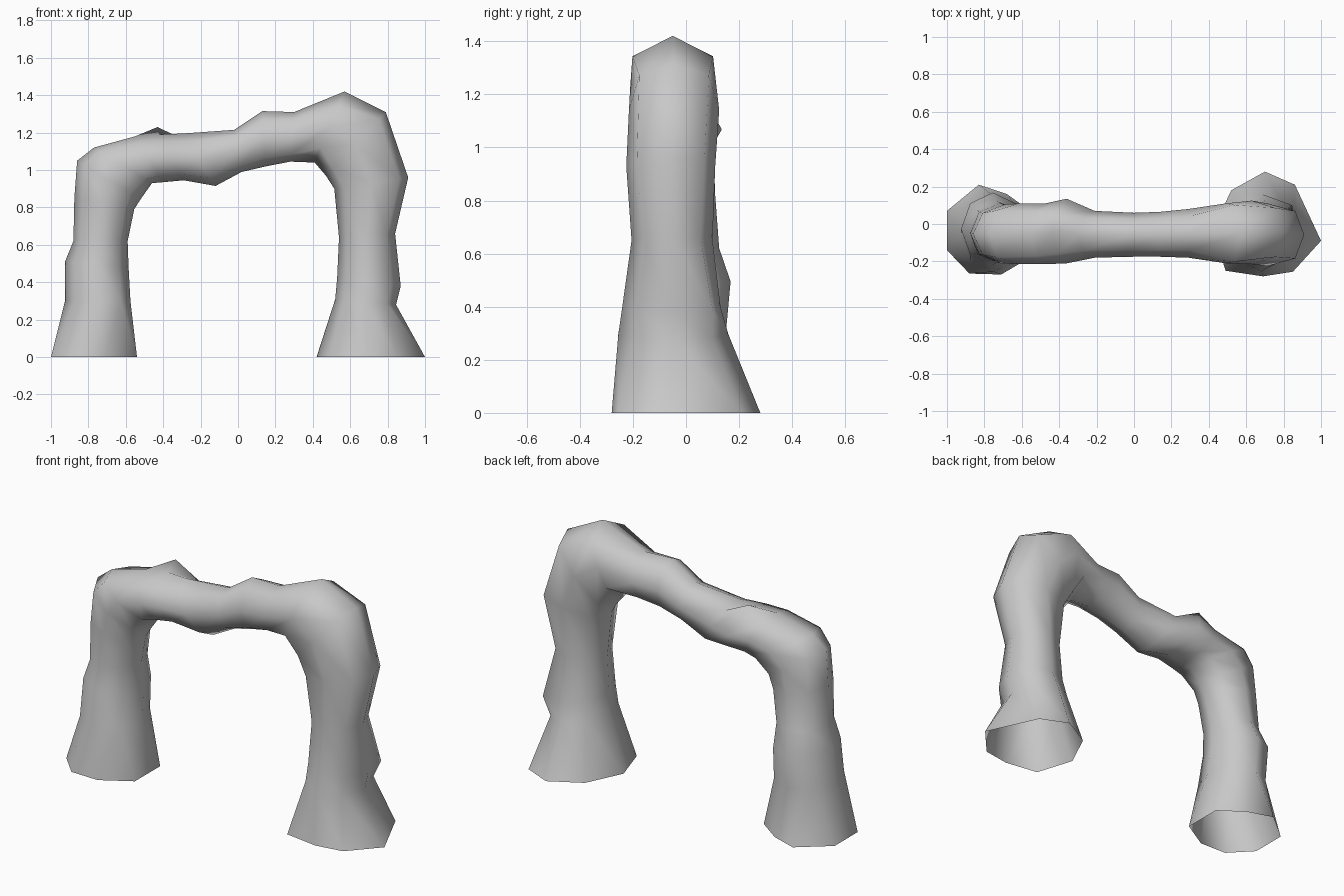
import bpy, bmesh, math
from mathutils import Vector

if "Cube" in bpy.data.objects:
    bpy.data.objects.remove(bpy.data.objects["Cube"])

SIDES = 8

# cross-sections along the arch: outer x, outer z, inner x, inner z, front y, back y,
# then corner fullness along the arch plane and across it (1 = round, less = boxier)
RINGS = [
    (-.925, .30, -.575, .30, -.255, .15, 1, 1),
    (-.925, .51, -.585, .48, -.22, .168, 1, 1),
    (-.88, .62, -.59, .62, -.205, .125, 1, 1),
    (-.875, .85, -.555, .79, -.21, .11, 1, 1),
    (-.86, 1.05, -.52, .845, -.21, .105, 1, 1),
    (-.77, 1.12, -.46, .93, -.215, .11, .75, .75),
    (-.55, 1.18, -.40, .935, -.215, .11, .9, .9),
    (-.43, 1.19, -.29, .945, -.21, .135, 1, 1),
    (-.30, 1.195, -.12, .915, -.18, .07, 1, 1),
    (-.02, 1.215, .02, .99, -.175, .06, 1, 1),
    (.13, 1.315, .15, 1.02, -.175, .065, 1, 1),
    (.30, 1.31, .28, 1.045, -.18, .08, 1, 1),
    (.57, 1.42, .41, 1.04, -.21, .11, 1.5, .15),
    (.79, 1.31, .47, .97, -.215, .125, .75, .75),
    (.91, .96, .515, .90, -.225, .11, .8, .8),
    (.84, .66, .54, .64, -.205, .10, 1, 1),
    (.87, .38, .53, .42, -.24, .13, 1, 1),
    (.845, .28, .52, .31, -.255, .16, 1, 1),
]
# irregular feet outlines, from the outer side round by the back
LEFT_FOOT = [(-1, .07), (-.83, .21), (-.68, .16), (-.54, .06),
             (-.54, -.17), (-.71, -.27), (-.88, -.265), (-1, -.14)]
RIGHT_FOOT = [(1, -.09), (.86, .21), (.70, .28), (.52, .18),
              (.42, -.03), (.49, -.25), (.69, -.28), (.85, -.255)]


def rounded(v, power):
    return math.copysign(abs(v) ** power, v) if abs(v) > 1e-6 else 0


def ring_points(ox, oz, ix, iz, y0, y1, along, across):
    outer, inner = Vector((ox, 0, oz)), Vector((ix, 0, iz))
    centre, half = (outer + inner) / 2, (outer - inner) / 2
    pts = []
    for k in range(SIDES):
        t = math.tau * k / SIDES
        p = centre + half * rounded(math.cos(t), along)
        p.y = (y0 + y1) / 2 + (y1 - y0) / 2 * rounded(math.sin(t), across)
        pts.append(p)
    return pts


sections = [[Vector((x, y, 0)) for x, y in LEFT_FOOT]]
sections += [ring_points(*r) for r in RINGS]
sections.append([Vector((x, y, 0)) for x, y in RIGHT_FOOT])
# knob on top of the low shoulder, and a swelling low on the right leg
sections[8][1] = Vector((-.43, .045, 1.23))
sections[17][1] += Vector((.025, .025, 0))

# skin the sections, leaving both feet open underneath
bm = bmesh.new()
loops = [[bm.verts.new(p) for p in s] for s in sections]
for a, b in zip(loops, loops[1:]):
    for k in range(SIDES):
        n = (k + 1) % SIDES
        bm.faces.new((a[k], b[k], b[n], a[n])).smooth = True
mesh = bpy.data.meshes.new("rock_arch")
bm.to_mesh(mesh)
bm.free()

stone = bpy.data.materials.new("grey stone")
stone.diffuse_color = (.58, .58, .58, 1)
stone.use_nodes = True
stone.node_tree.nodes["Principled BSDF"].inputs["Base Color"].default_value = stone.diffuse_color
mesh.materials.append(stone)
arch = bpy.data.objects.new("rock_arch", mesh)
bpy.context.collection.objects.link(arch)
